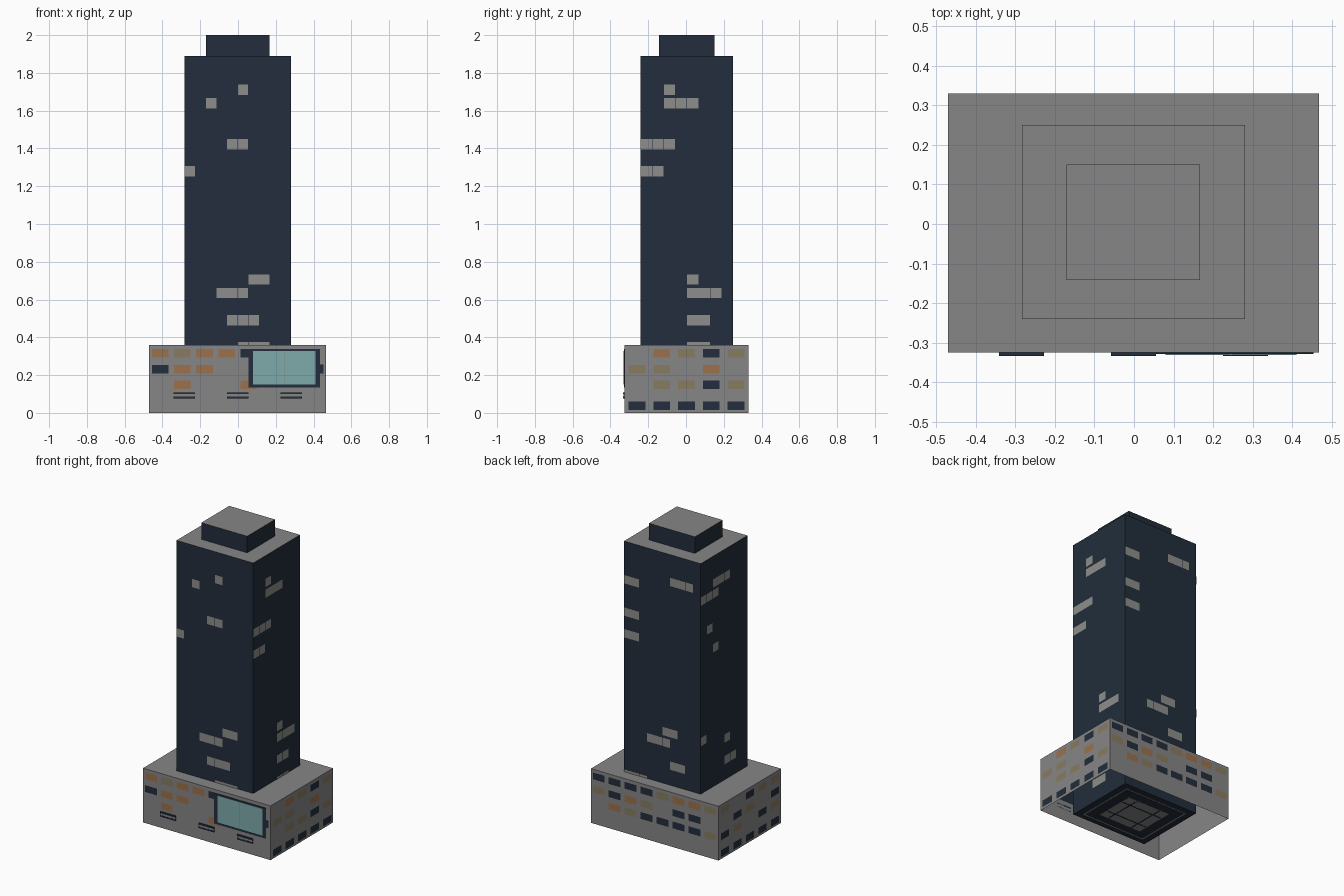
import bpy, bmesh
from mathutils import Vector

old = bpy.data.objects.get("Cube")
if old:
    bpy.data.objects.remove(old, do_unlink=True)


def material(name, *rgb):
    m = bpy.data.materials.new(name)
    m.use_nodes = True
    m.diffuse_color = (*rgb, 1)
    m.node_tree.nodes["Principled BSDF"].inputs["Base Color"].default_value = (*rgb, 1)
    return m


GRAY = material("concrete gray", .24, .24, .24)
NAVY = material("dark navy", .016, .027, .045)
PALE = material("pale window gray", .27, .27, .26)
ORANGE = material("amber window", .33, .165, .07)
TAN = material("tan window", .25, .2, .12)
TEAL = material("teal screen", .21, .4, .4)
UP = Vector((0, 0, 1))


def finish(name, bm, mats):
    me = bpy.data.meshes.new(name)
    bm.to_mesh(me)
    bm.free()
    for m in mats:
        me.materials.append(m)
    ob = bpy.data.objects.new(name, me)
    bpy.context.collection.objects.link(ob)
    return ob


def block(name, x, y, z, side, top=None, open_bottom=False):
    """Axis-aligned box from ranges, optionally with its own roof colour."""
    bm = bmesh.new()
    bmesh.ops.create_cube(bm, size=1)
    for v in bm.verts:
        v.co = [r[0] + (c + .5) * (r[1] - r[0]) for r, c in zip((x, y, z), v.co)]
    bm.normal_update()
    for f in list(bm.faces):
        if f.normal.z > .5 and top:
            f.material_index = 1
        if f.normal.z < -.5 and open_bottom:
            bm.faces.remove(f)
    return finish(name, bm, [side, top or side])


# Main masses
BX, BY = (-.47, .467), (-.325, .33)
TX, TY = (-.283, .28), (-.24, .25)
block("podium", BX, BY, (0, .36), GRAY, open_bottom=True)
block("tower", TX, TY, (.006, 1.89), NAVY, GRAY, True)
block("roof_block", (-.17, .167), (-.142, .15), (1.89, 2), NAVY, GRAY)


def facade(name, side, xr, yr, rows, size, lookup):
    """Window quads on one wall; each row is (height, text), read left to right."""
    right = Vector({"front": (1, 0, 0), "right": (0, 1, 0),
                    "back": (-1, 0, 0), "left": (0, -1, 0)}[side])
    out = right.cross(UP)
    corners = [Vector((a, b, 0)) for a in xr for b in yr]
    wall = max(c.dot(out) for c in corners) + .002
    start = min(c.dot(right) for c in corners)
    width = max(c.dot(right) for c in corners) - start
    bm = bmesh.new()
    mats = list(lookup.values())
    for z, text in rows:
        for i, ch in enumerate(text):
            if ch not in lookup:
                continue
            mid = right * (start + width * (i + .5) / len(text)) + out * wall + UP * z
            quad = [mid + right * (sx * size[0] / 2) + UP * (sz * size[1] / 2)
                    for sx, sz in ((-1, -1), (1, -1), (1, 1), (-1, 1))]
            f = bm.faces.new([bm.verts.new(p) for p in quad])
            f.material_index = list(lookup).index(ch)
    finish(name + "_" + side, bm, mats)


# Lit tower windows, keyed by storey counted from the top
tower_rows = {
    "front": {0: ".....#....", 1: "..#.......", 4: "....##....", 6: "#.........",
              14: "......##..", 15: "...###....", 17: "....###...", 19: ".....###.."},
    "right": {0: "..#.....", 1: "..###...", 4: "###.....", 6: "##......", 14: "....#...",
              15: "....###.", 17: "....##..", 19: "....##..", 22: "...##..."},
    "back": {0: "......###.", 1: "##........", 4: "##........", 6: "##........",
             14: ".....##...", 15: "...###....", 17: "......##..", 19: "###......."},
    "left": {0: "..###...", 1: "###.....", 4: ".#......", 6: "..#.....",
             14: "#.......", 15: "....#...", 17: "....##.."},
}
for side, rows in tower_rows.items():
    w = .055 if side in ("front", "back") else .059
    facade("tower_windows", side, TX, TY,
           [(1.71 - .0717 * k, t) for k, t in rows.items()], (w, .055), {"#": PALE})

# Podium windows: O amber, T tan, D dark
podium_rows = {
    "front": ["OTOOD...", "DOO....D", ".O..O...", "........"],
    "right": [".OTDT", "TT.O.", ".TTDT", "DDDDD"],
    "back": ["DDDDTOOT", "TDOT.DD.", ".OTDDDDT", "........"],
    "left": ["T.DTT", ".DT.D", "DT.DT", "DDDDD"],
}
heights = (.317, .23, .148, .037)
for side, rows in podium_rows.items():
    facade("podium_windows", side, BX, BY, list(zip(heights, rows)),
           (.088, .045), {"O": ORANGE, "T": TAN, "D": NAVY})

# Display screen on the front wall
Y = BY[0]
block("screen_frame", (.055, .435), (Y - .004, Y), (.135, .337), NAVY)
block("screen_side_tab", (.43, .453), (Y - .003, Y), (.21, .255), NAVY)
block("screen_panel", (.08, .41), (Y - .006, Y), (.15, .328), TEAL)
block("screen_seam", (.243, .246), (Y - .007, Y), (.15, .328), GRAY)

# Entrance canopies with dark edge strips
for n, cx in zip(("right", "middle", "left"), (-.284, -.001, .282)):
    block("canopy_" + n, (cx - .056, cx + .056), (Y - .007, Y), (.078, .108), GRAY)
    for part, z in (("upper", .104), ("lower", .082)):
        block(f"canopy_{part}_strip_{n}", (cx - .057, cx + .057), (Y - .008, Y),
              (z - .005, z + .005), NAVY)

# Underside of the tower: nested frames with a few cross bars
for i, (name, s, m) in enumerate((("base_plate", 1, NAVY), ("outer_trim", .84, GRAY),
                                  ("inner_frame", .8, NAVY), ("centre_panel", .56, GRAY))):
    block("under_" + name, [s * a for a in TX], [s * a for a in TY],
          (.005 - .0012 * i, .007), m)
for s in (-1, 1):
    block("under_bar_across", (-.15, .15), (s * .07 - .004, s * .07 + .004), (0, .005), NAVY)
    block("under_bar_along", (s * .09 - .004, s * .09 + .004), (-.13, .13), (0, .005), NAVY)
